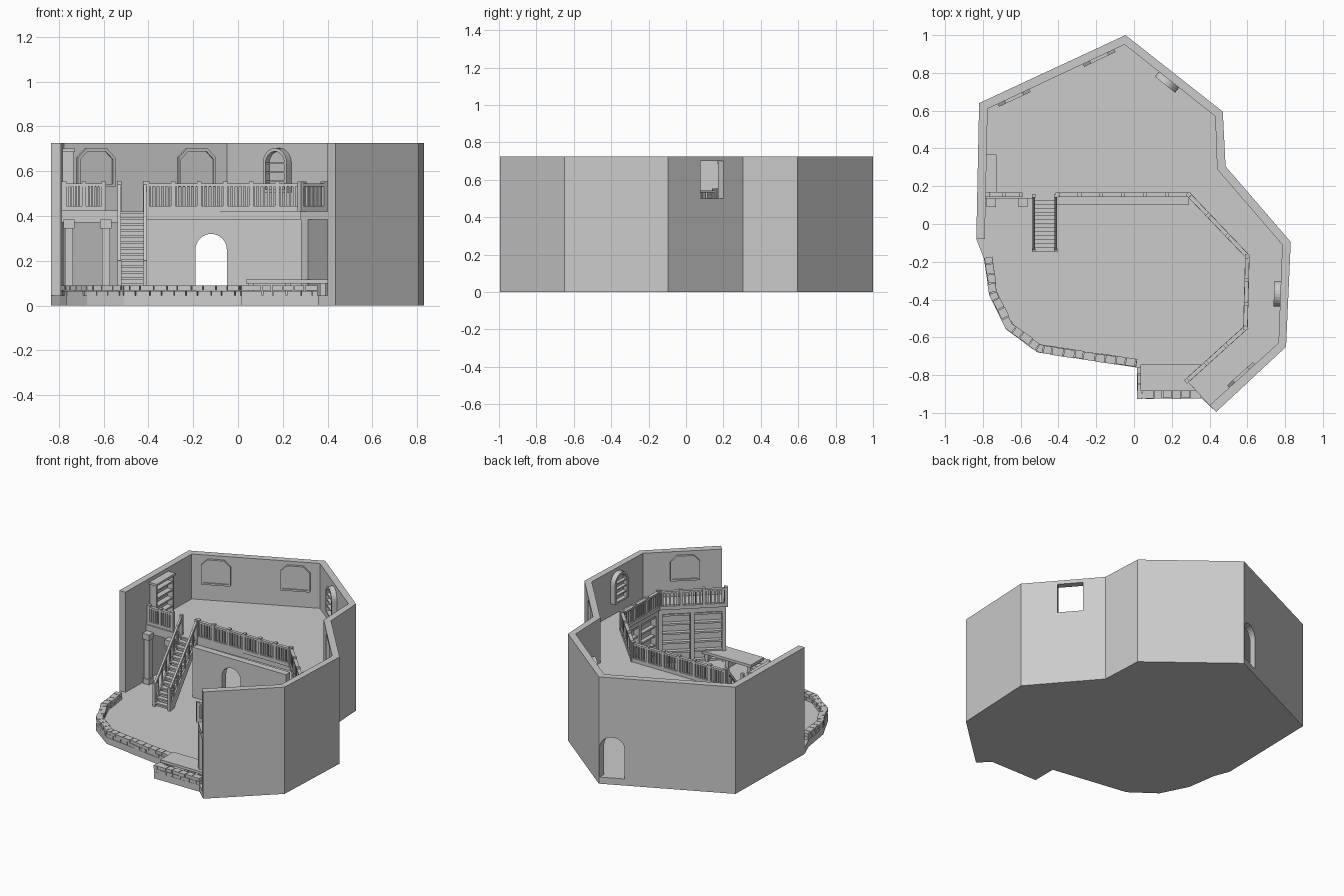
import bpy, bmesh, math, random
from mathutils import Matrix, Vector

if "Cube" in bpy.data.objects:
    bpy.data.objects.remove(bpy.data.objects["Cube"])

random.seed(4)
V = Vector
F0, F1, TOP = 0.045, 0.42, 0.725      # ground floor, upper floor, wall top


def finish(bm, name):
    bmesh.ops.recalc_face_normals(bm, faces=bm.faces)
    me = bpy.data.meshes.new(name)
    bm.to_mesh(me)
    bm.free()
    ob = bpy.data.objects.new(name, me)
    bpy.context.collection.objects.link(ob)
    return ob


def prism(bm, pts, z0, z1, m=Matrix()):
    lo = [bm.verts.new(m @ V((x, y, z0))) for x, y in pts]
    hi = [bm.verts.new(m @ V((x, y, z1))) for x, y in pts]
    bm.faces.new(lo[::-1])
    bm.faces.new(hi)
    for i in range(len(pts)):
        j = (i + 1) % len(pts)
        bm.faces.new((lo[i], lo[j], hi[j], hi[i]))


def box(bm, x0, x1, y0, y1, z0, z1, m=Matrix()):
    prism(bm, [(x0, y0), (x1, y0), (x1, y1), (x0, y1)], z0, z1, m)


def frame(p, d):
    """Local x runs along d, local y is up, local z is to the right of d."""
    u = V((d[0], d[1], 0)).normalized()
    m = Matrix((u, (0, 0, 1), (u.y, -u.x, 0))).transposed().to_4x4()
    m.translation = V(p)
    return m


def bar(bm, p, q, w, h):
    """Rectangular bar between two 3D points."""
    p, q = V(p), V(q)
    m = (q - p).to_track_quat('X', 'Z').to_matrix().to_4x4()
    m.translation = p
    box(bm, 0, (q - p).length, -w / 2, w / 2, -h / 2, h / 2, m)


def arch(r, spring, bottom=0.0, cx=0.0, n=12):
    return [(cx - r, bottom), (cx + r, bottom)] + [
        (cx + r * math.cos(math.pi * i / n), spring + r * math.sin(math.pi * i / n)) for i in range(n + 1)]


def cut(ob, *cutters):
    for c in cutters:
        md = ob.modifiers.new("cut", 'BOOLEAN')
        md.object, md.solver = c, 'EXACT'
    dg = bpy.context.evaluated_depsgraph_get()
    me = bpy.data.meshes.new_from_object(ob.evaluated_get(dg))
    ob.modifiers.clear()
    ob.data = me


OUTER = [(-.835, -.08), (-.82, .64), (-.045, 1), (.47, .595), (.485, .305), (.83, -.095), (.805, -.65), (.435, -.995)]
INNER = [(-.79, -.08), (-.775, .61), (-.05, .95), (.43, .57), (.44, .29), (.785, -.11), (.765, -.63), (.40, -.96)]
EDGE = [(.29, .155), (.60, -.17), (.59, -.55), (.28, -.83)]
RIM = [(-.795, -.18), (-.765, -.38), (-.675, -.56), (-.51, -.68), (.015, -.76), (.015, -.925), (.36, -.925)]


def on_wall(i, t, z):
    a, b = V(INNER[i]), V(INNER[i + 1])
    p = a.lerp(b, t)
    return frame((p.x, p.y, z), b - a)


# ground slab
bm = bmesh.new()
prism(bm, OUTER + RIM[::-1], 0, F0)
finish(bm, "ground_slab")

# outer walls with door and window openings
bm = bmesh.new()
prism(bm, OUTER + INNER[::-1], F0, TOP)
walls = finish(bm, "outer_walls")
bm = bmesh.new()
box(bm, -.41, .29, .10, .145, F0, .385)
hall_wall = finish(bm, "lower_hall_wall")
bm = bmesh.new()
prism(bm, arch(.07, .25, .03, -.12), -1.2, .05, frame((0, 0, 0), (1, 0)))
door = finish(bm, "door_cutter")
bm = bmesh.new()
box(bm, -.08, .08, .50, .70, -.15, .1, on_wall(4, .45, 0))
window = finish(bm, "window_cutter")
cut(walls, door, window)
cut(hall_wall, door)
for c in (door, window):
    bpy.data.objects.remove(c)

# upper floor and gallery
bm = bmesh.new()
prism(bm, [(-.79, .145), (-.41, .145)] + EDGE + [(.40, -.96)] + INNER[6:0:-1], .385, F1)
finish(bm, "upper_floor")

# chamfered wall panels with raised frames
for k, (i, t) in enumerate([(1, .19), (1, .81), (6, .53)]):
    bm = bmesh.new()
    m = on_wall(i, t, .53)
    shape = lambda w, b, h, c: [(-w, b), (w, b), (w, h - c), (w - c, h), (-w + c, h), (-w, h - c)]
    out, inn = shape(.092, 0, .17, .04), shape(.080, .012, .158, .035)
    prism(bm, out, -.005, .008, m)
    for a in range(6):
        b = (a + 1) % 6
        prism(bm, [out[a], out[b], inn[b], inn[a]], .008, .016, m)
    finish(bm, "wall_panel_%d" % (k + 1))

# arched wall shelves
for k, (i, t) in enumerate([(2, .49), (5, .5)]):
    bm = bmesh.new()
    m = on_wall(i, t, .505)
    out, inn = arch(.068, .13), arch(.053, .13, .012)
    prism(bm, out, -.005, .006, m)
    for a in range(len(out) - 1):
        if (V(out[a]) - V(out[a + 1])).length > 1e-6:
            prism(bm, [out[a], out[a + 1], inn[a + 1], inn[a]], .006, .034, m)
    prism(bm, [out[-1], out[0], inn[0], inn[-1]], .006, .034, m)
    for z in (.05, .09, .13):
        box(bm, -.054, .054, z - .004, z + .004, .005, .03, m)
    finish(bm, "arched_shelf_%d" % (k + 1))

# bookcase against the left wall
bm = bmesh.new()
box(bm, -.79, -.775, .175, .36, F1, .69)
for y in (.175, .35):
    box(bm, -.785, -.735, y, y + .012, F1, .69)
for z in (.42, .475, .53, .585, .64):
    box(bm, -.785, -.738, .18, .355, z, z + .01)
box(bm, -.79, -.728, .168, .368, .685, .70)
finish(bm, "bookcase")

# columns below the upper floor
for k, x in enumerate((-.755, -.59)):
    bm = bmesh.new()
    for w, z0, z1 in ((.024, F0, .08), (.018, .08, .345), (.025, .345, .385)):
        box(bm, x - w, x + w, .115 - w, .115 + w, z0, z1)
    finish(bm, "column_%d" % (k + 1))
bm = bmesh.new()
box(bm, -.79, -.53, .135, .165, .37, .425)
finish(bm, "edge_beam")


# railings
def railing(name, a, b, bays):
    bm = bmesh.new()
    d = V(b) - V(a)
    m, L = frame((a[0], a[1], F1), d), d.length
    box(bm, 0, L, 0, .025, -.012, .012, m)
    box(bm, 0, L, .112, .124, -.011, .011, m)
    for i in range(bays + 1):
        x = L * i / bays
        box(bm, x - .01, x + .01, 0, .134, -.012, .012, m)
        if i < bays:
            for j in range(1, 6):
                c = x + L / bays * j / 6
                box(bm, c - .005, c + .005, .025, .112, -.005, .005, m)
    finish(bm, name)


railing("railing_left", (-.775, .155), (-.60, .155), 2)
railing("railing_hall", (-.405, .155), (.29, .155), 6)
for k in range(3):
    railing("railing_gallery_%d" % (k + 1), EDGE[k], EDGE[k + 1], 3)

# shelving with posts below the gallery
for k in range(3):
    bm = bmesh.new()
    d = V(EDGE[k + 1]) - V(EDGE[k])
    m, L = frame((*EDGE[k], 0), d), d.length
    box(bm, 0, L, F0, .385, -.05, -.04, m)
    for j in range(6):
        z = .05 + j * .063
        box(bm, 0, L, z, z + .012, -.045, -.012, m)
    for x in (.012, L / 2, L - .012):
        box(bm, x - .012, x + .012, F0, .385, -.04, -.002, m)
    finish(bm, "lower_shelving_%d" % (k + 1))

# stairs
bm = bmesh.new()
y0, y1, n = -.14, .15, 14
for i in range(n):
    y, z = y0 + (y1 - y0) * i / n, F0 + (F1 - F0) * (i + 1) / n
    box(bm, -.525, -.42, y - .005, y + (y1 - y0) / n + .005, z - .01, z)
    box(bm, -.525, -.42, y + .012, y + .018, z - .03, z - .008)
finish(bm, "stair_steps")
for side, x in (("left", -.53), ("right", -.415)):
    bm = bmesh.new()
    prism(bm, [(y0, F0), (y0 + .04, F0), (y1, .375), (y1, F1), (y0, F0 + .035)], x - .005, x + .005,
          frame((0, 0, 0), (0, 1)) @ Matrix.Identity(4))
    for y, z0, z1 in ((y0, F0, .20), (y1, .375, .555)):
        box(bm, x - .009, x + .009, y - .009, y + .009, z0, z1)
    bar(bm, (x, y0, .185), (x, y1, .54), .014, .014)
    for i in range(1, 7):
        y, z = y0 + (y1 - y0) * i / 7, F0 + (F1 - F0) * i / 7
        box(bm, x - .004, x + .004, y - .004, y + .004, z, z + .13)
    finish(bm, "stair_rail_" + side)

# brick edging, two staggered courses
bm = bmesh.new()
for a, b in zip(RIM, RIM[1:]):
    d = V(b) - V(a)
    m, L = frame((*a, 0), d), d.length
    for row in range(2):
        x = 0
        while x < L - .005:
            w = min(random.uniform(.045, .065) * (.6 if row and x == 0 else 1), L - x)
            j = random.uniform(0, .006)
            box(bm, x, x + w - .004, F0 + row * .023, F0 + row * .023 + .021, -.046 + j, j - .004, m)
            x += w
finish(bm, "brick_edging")

# raised front platform
bm = bmesh.new()
box(bm, .035, .40, -.885, -.745, .098, .116)
for x in (.045, .21, .365):
    box(bm, x, x + .025, -.875, -.755, F0, .098)
finish(bm, "front_platform")
